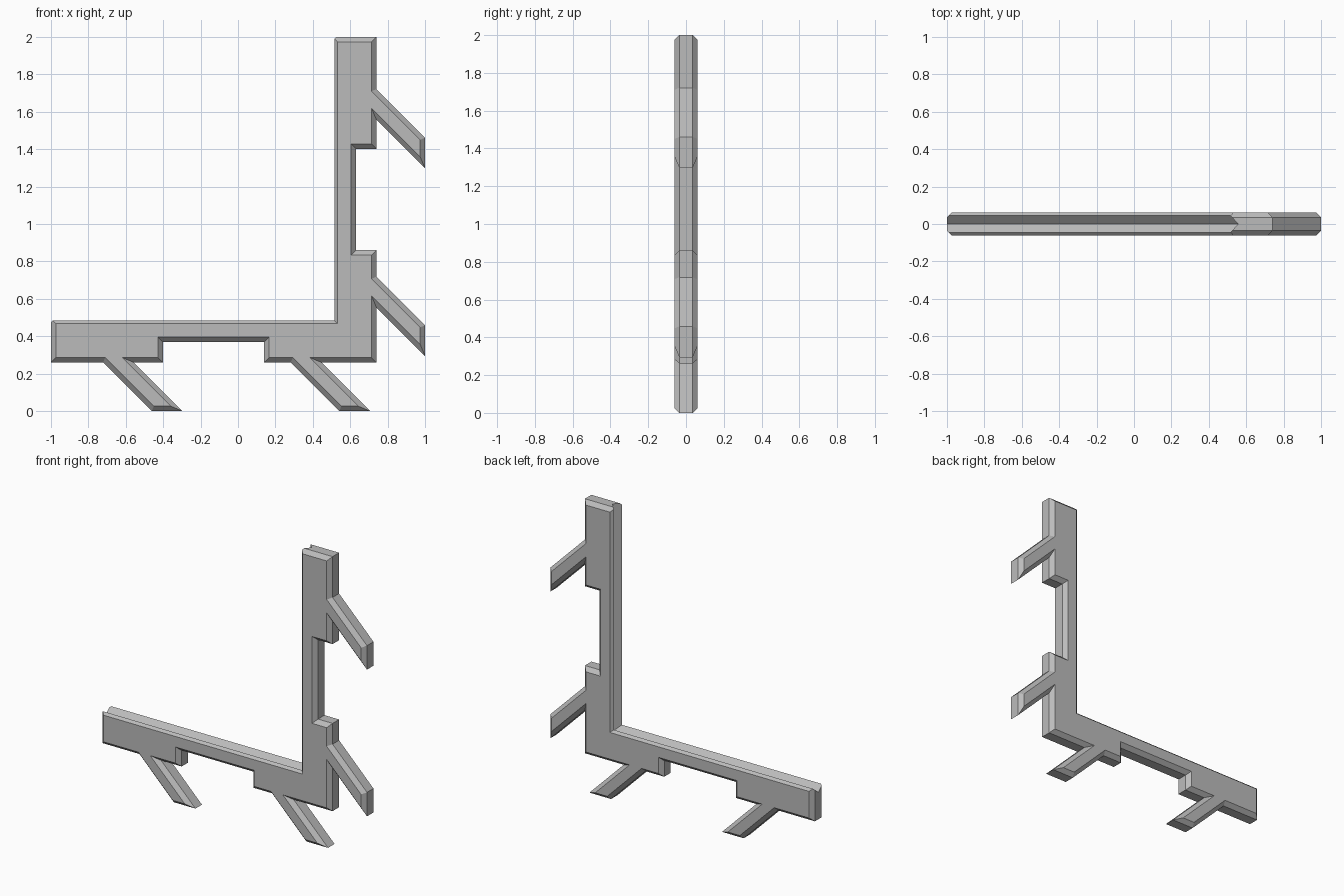
import bpy, bmesh
from mathutils import Vector

cube = bpy.data.objects.get("Cube")
if cube:
    bpy.data.objects.remove(cube, do_unlink=True)

# Plain grey material
grey = bpy.data.materials.new("plain grey")
grey.use_nodes = True
colour = (0.5, 0.5, 0.5, 1)
grey.diffuse_color = colour
grey.node_tree.nodes["Principled BSDF"].inputs["Base Color"].default_value = colour

CORNER_X, CORNER_Z = 0.74, 0.26    # outer corner of the L
ARM, WIDTH, SPIKE = 1.74, 0.234, 0.26
HALF, CHAMFER = 0.062, 0.026


def spike(start):
    """Slanted peg on the outer edge: (along arm, inward) points."""
    return [(start + SPIKE, 0), (start, -SPIKE),
            (start + 0.164, -SPIKE), (start + 0.164 + SPIKE, 0)]


# Outline of one arm, from the outer corner to its inner end
arm = (spike(0.034)
       + [(0.60, 0), (0.60, 0.11), (1.142, 0.11), (1.142, 0)]
       + spike(1.037)
       + [(ARM, 0), (ARM, WIDTH)])

# The two arms mirror each other across the diagonal of the corner
upright = [Vector((CORNER_X - d, CORNER_Z + a)) for a, d in arm]
level = [Vector((CORNER_X - a, CORNER_Z + d)) for a, d in arm]
outline = ([Vector((CORNER_X, CORNER_Z))] + upright
           + [Vector((CORNER_X - WIDTH, CORNER_Z + WIDTH))] + level[::-1])
count = len(outline)
inner_edges = (len(arm), len(arm) + 1)


def inset(outer, inner):
    """Shift every edge inwards and return the mitred outline."""
    normals, shifts = [], []
    for i, p in enumerate(outline):
        e = (outline[(i + 1) % count] - p).normalized()
        normals.append(Vector((-e.y, e.x)))
        shifts.append(inner if i in inner_edges else outer)
    result = []
    for i, p in enumerate(outline):
        n, m = normals[i - 1], normals[i]
        s, t = shifts[i - 1], shifts[i]
        det = n.x * m.y - n.y * m.x
        result.append(p + Vector((s * m.y - t * n.y, t * n.x - s * m.x)) / det)
    return result


# Slices through the thickness: depth, outer chamfer, inner chamfer and groove
half_slices = [(HALF, CHAMFER, CHAMFER), (0.045, 0.0096, 0.01), (0.035, 0, 0.019)]
slices = ([(-y, o, i) for y, o, i in half_slices] + [(0, 0, 0.05)]
          + half_slices[::-1])

# Frame with chamfered edges, pegs, notches and a V groove along the inside
bm = bmesh.new()
rings = [[bm.verts.new((p.x, y, p.y)) for p in inset(o, i)] for y, o, i in slices]
for a, b in zip(rings, rings[1:]):
    for k in range(count):
        n = (k + 1) % count
        bm.faces.new((a[k], b[k], b[n], a[n]))
bm.faces.new(rings[0])
bm.faces.new(rings[-1][::-1])
bmesh.ops.recalc_face_normals(bm, faces=bm.faces)

mesh = bpy.data.meshes.new("corner_frame")
bm.to_mesh(mesh)
bm.free()
mesh.materials.append(grey)
frame = bpy.data.objects.new("corner_frame", mesh)
bpy.context.collection.objects.link(frame)
